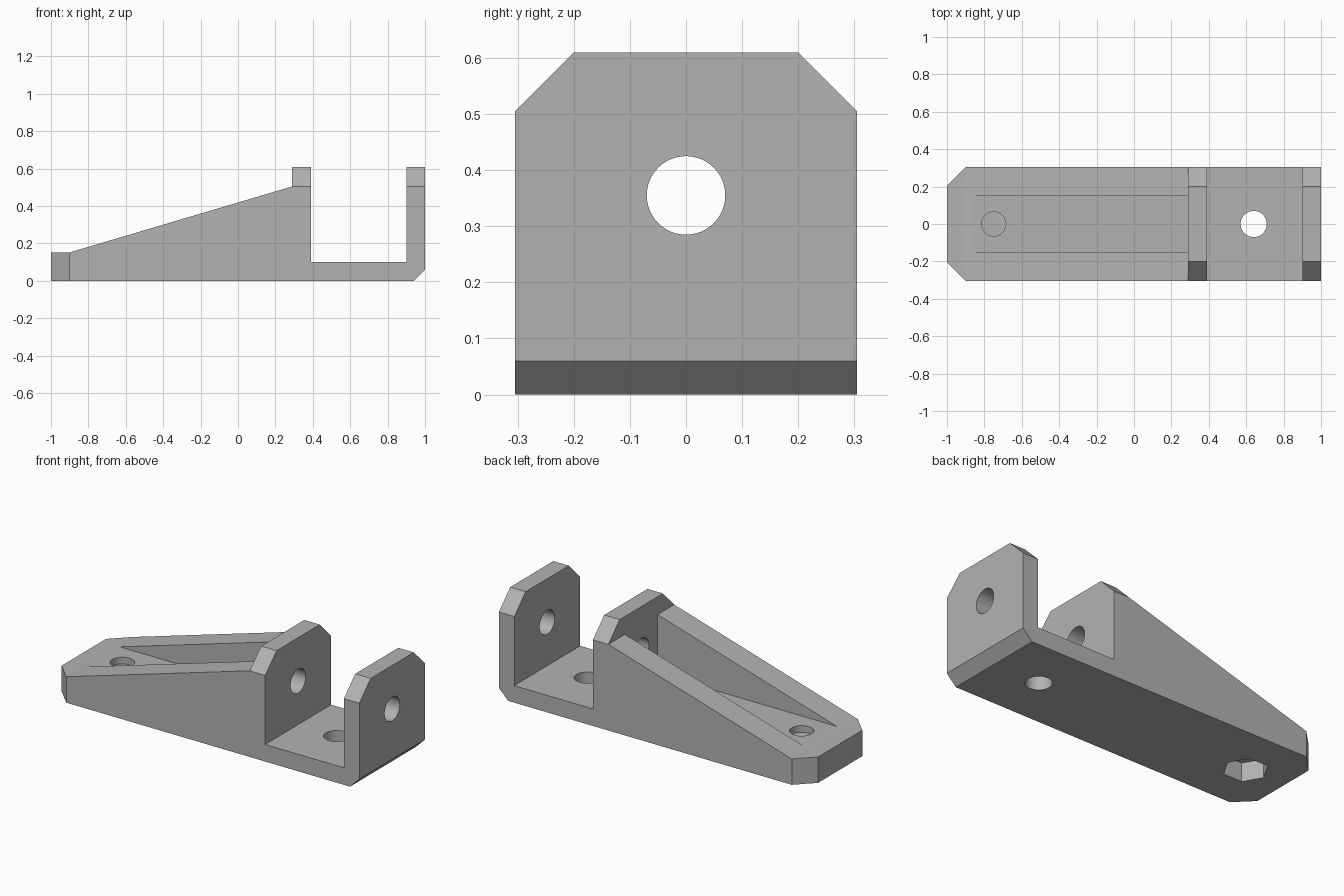
import bpy, bmesh, math
from mathutils import Vector

cube = bpy.data.objects.get("Cube")
if cube:
    bpy.data.objects.remove(cube, do_unlink=True)

GREY = (0.45, 0.45, 0.45, 1)
mat = bpy.data.materials.new("plain grey")
mat.use_nodes = True
mat.diffuse_color = GREY
mat.node_tree.nodes["Principled BSDF"].inputs["Base Color"].default_value = GREY

HALF = 0.305          # half width of the bracket
HOLE_R = 0.07


def prism(name, profile, axis, lo, hi):
    """Extrude a 2D profile along an axis from lo to hi."""
    place = {"x": lambda a, b: (lo, a, b),
             "y": lambda a, b: (a, lo, b),
             "z": lambda a, b: (a, b, lo)}[axis]
    step = Vector([(hi - lo) * (axis == c) for c in "xyz"])
    bm = bmesh.new()
    face = bm.faces.new([bm.verts.new(place(a, b)) for a, b in profile])
    out = bmesh.ops.extrude_face_region(bm, geom=[face])["geom"]
    bmesh.ops.translate(bm, vec=step, verts=[v for v in out if isinstance(v, bmesh.types.BMVert)])
    bmesh.ops.recalc_face_normals(bm, faces=bm.faces[:])
    mesh = bpy.data.meshes.new(name)
    bm.to_mesh(mesh)
    bm.free()
    obj = bpy.data.objects.new(name, mesh)
    bpy.context.collection.objects.link(obj)
    return obj


def ring(a, b, radius, sides):
    turn = math.tau / sides
    return [(a + radius * math.cos(i * turn), b + radius * math.sin(i * turn)) for i in range(sides)]


def cut(body, cutter):
    """Subtract a cutter from the body and discard it."""
    cutter.hide_render = True
    mod = body.modifiers.new("cut", "BOOLEAN")
    mod.operation = "DIFFERENCE"
    mod.solver = "EXACT"
    mod.object = cutter
    bpy.ops.object.modifier_apply(modifier=mod.name)
    bpy.data.objects.remove(cutter, do_unlink=True)


# Side outline: sloping arm, middle wall, base and end wall
outline = [(-1, 0), (0.94, 0), (1, 0.06), (1, 0.61), (0.9, 0.61), (0.9, 0.1),
           (0.39, 0.1), (0.39, 0.61), (0.29, 0.61), (0.29, 0.505), (-0.9, 0.152), (-1, 0.152)]
body = prism("bracket_body", outline, "y", -HALF, HALF)
body.data.materials.append(mat)
bpy.context.view_layer.objects.active = body
body.select_set(True)

# Sunken channel along the arm
FLOOR = 0.16
cut(body, prism("channel", [(-0.95, FLOOR), (0.29, FLOOR), (0.29, 0.7), (-0.95, 0.7)], "y", -0.152, 0.152))

for side in (-1, 1):
    # Sloped top corners of both walls
    corner = [(side * 0.1, 0.71), (side * 0.41, 0.4), (side * 0.41, 0.71)]
    for lo, hi in ((0.29, 0.45), (0.85, 1.05)):
        cut(body, prism("wall_corner", corner, "x", lo, hi))
    # Clipped corners of the narrow end
    cut(body, prism("end_corner", [(-1.1, side * 0.105), (-0.8, side * 0.405), (-1.1, side * 0.405)],
                    "z", -0.1, 0.3))

# Axle hole through both walls, and screw hole through the base
cut(body, prism("axle_hole", ring(0, 0.355, HOLE_R, 48), "x", 0.2, 1.1))
cut(body, prism("base_hole", ring(0.64, 0, HOLE_R, 48), "z", -0.1, 0.2))

# Bolt hole above a hexagonal nut pocket, with a thin web between them
cut(body, prism("bolt_hole", ring(-0.75, 0, 0.065, 48), "z", 0.12, 0.3))
cut(body, prism("nut_pocket", ring(-0.75, 0, 0.12, 6), "z", -0.1, 0.11))

bpy.ops.object.shade_smooth_by_angle(angle=math.radians(15))
